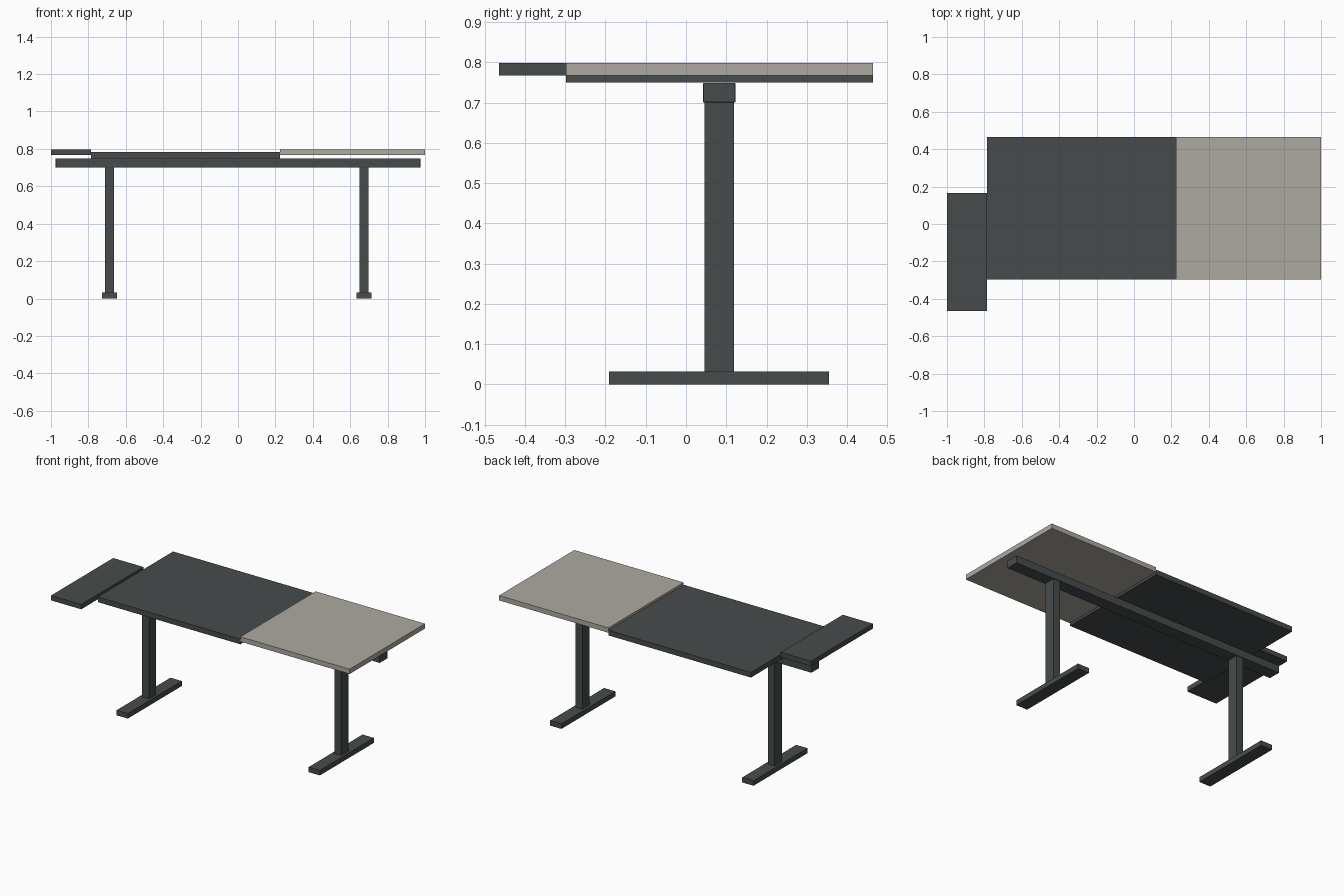
import bpy

cube = bpy.data.objects.get("Cube")
if cube:
    bpy.data.objects.remove(cube, do_unlink=True)


def material(name, rgb):
    mat = bpy.data.materials.new(name)
    mat.use_nodes = True
    mat.diffuse_color = (*rgb, 1)
    mat.node_tree.nodes["Principled BSDF"].inputs["Base Color"].default_value = (*rgb, 1)
    return mat


charcoal = material("charcoal", (0.063, 0.071, 0.073))
beige = material("warm_beige", (0.42, 0.40, 0.355))


def box(name, x, y, z, mat, bevel=0.0):
    """Box spanning the given (min, max) ranges."""
    spans = (x, y, z)
    bpy.ops.mesh.primitive_cube_add(size=1, location=[(a + b) / 2 for a, b in spans])
    obj = bpy.context.object
    obj.name = name
    obj.scale = [b - a for a, b in spans]
    bpy.ops.object.transform_apply(location=False, rotation=False, scale=True)
    obj.data.materials.append(mat)
    if bevel:
        mod = obj.modifiers.new("soft_edges", "BEVEL")
        mod.width = bevel
        mod.segments = 2
    return obj


# Table top: dark main panel, raised pale panel, raised side shelf
box("main_top", (-0.785, 0.225), (-0.298, 0.464), (0.75, 0.783), charcoal)
box("pale_top", (0.225, 1.0), (-0.298, 0.464), (0.767, 0.798), beige)
box("side_shelf", (-1.0, -0.786), (-0.464, 0.165), (0.767, 0.798), charcoal)

# Long beam under the top
box("support_beam", (-0.975, 0.975), (0.042, 0.123), (0.70, 0.749), charcoal, 0.003)

# T-shaped legs
for side, cx in (("right", -0.687), ("left", 0.674)):
    box(side + "_leg", (cx - 0.024, cx + 0.024), (0.046, 0.119), (0.03, 0.702), charcoal)
    box(side + "_foot", (cx - 0.04, cx + 0.04), (-0.191, 0.355), (0, 0.032), charcoal)
